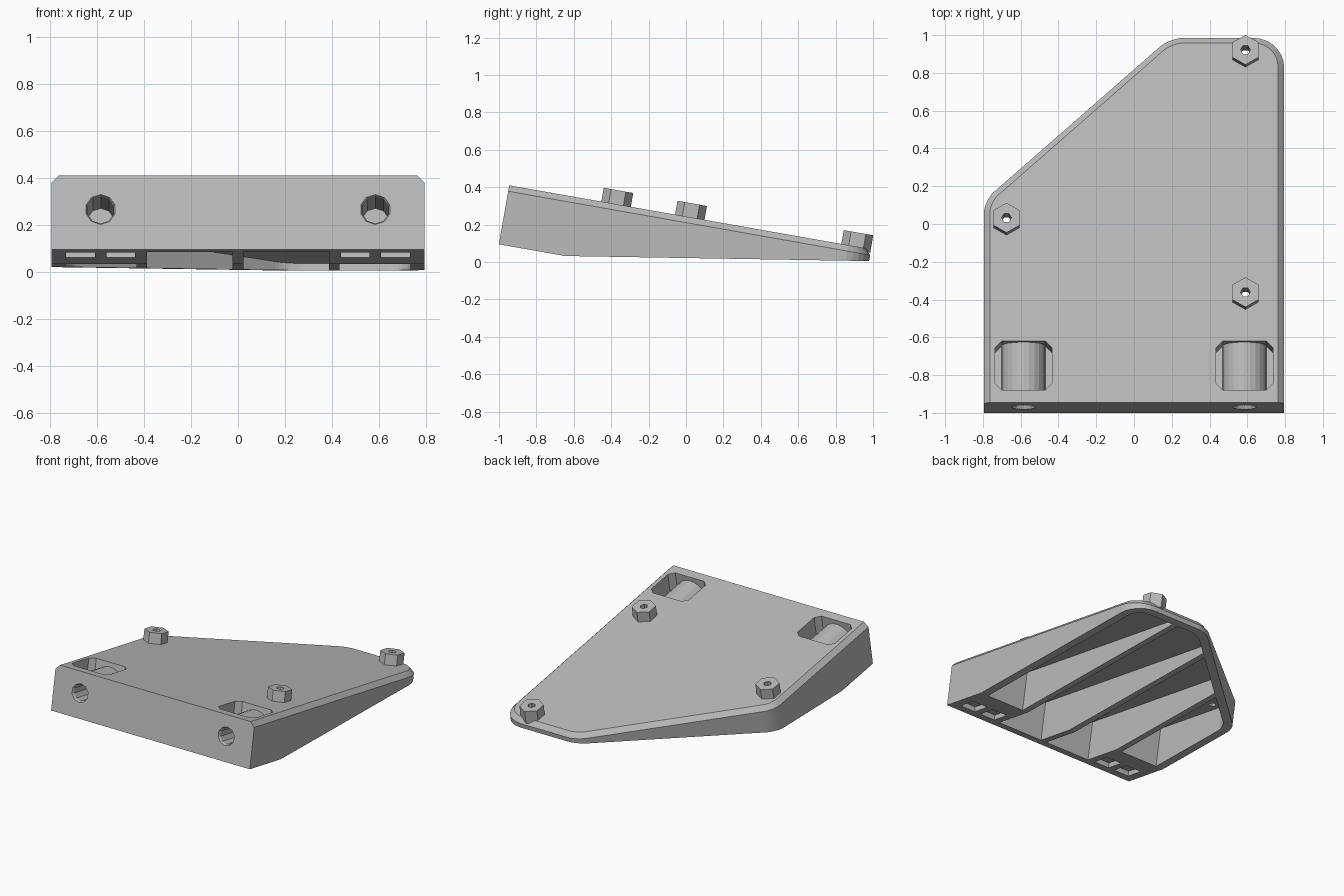
import bpy, bmesh, math
from mathutils import Vector, Matrix, geometry

cube = bpy.data.objects.get("Cube")
if cube:
    bpy.data.objects.remove(cube, do_unlink=True)

grey = bpy.data.materials.new("light_grey_plastic")
grey.use_nodes = True
colour = (0.5, 0.5, 0.5, 1)
grey.diffuse_color = colour
grey.node_tree.nodes["Principled BSDF"].inputs["Base Color"].default_value = colour

# Parts are made in a level frame (front edge at y = 0, top at z = 0), then tilted
TILT = Matrix.Translation((0, -0.945, 0.41)) @ Matrix.Rotation(math.radians(-10), 4, 'X')
WIDTH, LENGTH, DEPTH = 0.795, 1.965, 0.32
BLOCK_END, RIB, HOLE_X, HOLE_Z = 0.36, 0.0225, 0.585, -0.147


def prism(name, points, low, high, axis='z', chamfer=0):
    """Extrude a 2D outline along an axis; chamfer the top rim except at the front."""
    place = {'x': lambda a, b, h: (h, a, b),
             'y': lambda a, b, h: (a, h, b),
             'z': lambda a, b, h: (a, b, h)}[axis]
    bm = bmesh.new()
    base = [bm.verts.new(place(a, b, low)) for a, b in points]
    face = bm.faces.new(base)
    grown = bmesh.ops.extrude_face_region(bm, geom=[face])["geom"]
    top = [v for v in grown if isinstance(v, bmesh.types.BMVert)]
    bmesh.ops.translate(bm, verts=top, vec=place(0, 0, high - low))
    bmesh.ops.recalc_face_normals(bm, faces=bm.faces)
    if chamfer:
        rim = [e for e in bm.edges if all(v in top for v in e.verts)
               and max(v.co.y for v in e.verts) > 0.01]
        bmesh.ops.bevel(bm, geom=rim, offset=chamfer, segments=1, affect='EDGES')
    mesh = bpy.data.meshes.new(name)
    bm.to_mesh(mesh)
    bm.free()
    obj = bpy.data.objects.new(name, mesh)
    bpy.context.collection.objects.link(obj)
    mesh.materials.append(grey)
    return obj


def box(name, x, y, z):
    return prism(name, [(x[0], y[0]), (x[1], y[0]), (x[1], y[1]), (x[0], y[1])], *z)


def circle(x, y, radius, sides, turn=0.0):
    return [(x + radius * math.cos(turn + math.tau * i / sides),
             y + radius * math.sin(turn + math.tau * i / sides)) for i in range(sides)]


def combine(target, tool, operation='DIFFERENCE', keep=False):
    mod = target.modifiers.new("cut", 'BOOLEAN')
    mod.operation, mod.solver, mod.object = operation, 'EXACT', tool
    bpy.context.view_layer.objects.active = target
    bpy.ops.object.modifier_apply(modifier=mod.name)
    if not keep:
        bpy.data.objects.remove(tool, do_unlink=True)


def outline(d):
    """Plate outline moved inward by d, with three rounded corners."""
    w, back = WIDTH - d, LENGTH - d
    corners = [((-w, d), 0), ((w, d), 0), ((w, back), 0.16 - d),
               ((0.19 + 0.38 * d, back), 0.07), ((-w, 1.09 - 0.45 * d), 0.07)]
    spots = [Vector(c) for c, _ in corners]
    points = []
    for i, (_, reach) in enumerate(corners):
        c = spots[i]
        if not reach:
            points.append(c)
            continue
        a = c + (spots[i - 1] - c).normalized() * reach
        b = c + (spots[(i + 1) % len(spots)] - c).normalized() * reach
        points += geometry.interpolate_bezier(a, a.lerp(c, 0.55), b.lerp(c, 0.55), b, 8)
    return [(p[0], p[1]) for p in points]


# Outer body with a chamfered top rim and a tapered underside
body = prism("wedge_body", outline(0), -DEPTH, 0, chamfer=0.032)
under = [(BLOCK_END, -DEPTH), (2.1, -0.043), (2.1, -1), (BLOCK_END, -1)]
combine(body, prism("under_cutter", under, -1, 1, 'x'))

# Hollow underside, leaving ribs and two mounting blocks
cavity = prism("cavity_cutter", outline(0.06), -0.6, -0.045)
for x in (-0.41, 0, 0.41):
    combine(cavity, box("rib_space", (x - RIB, x + RIB), (-0.1, 2.2), (-0.7, 0.1)))
for s in (-1, 1):
    span = sorted((s * 0.41, s * 0.9))
    combine(cavity, box("block_space", span, (-0.1, BLOCK_END), (-0.7, 0.1)))
combine(body, cavity)

for s in (-1, 1):
    cx = s * HOLE_X
    # Pocket with clipped corners and a rounded barrel lying in it
    w, f, b, c = 0.15, 0.068, 0.33, 0.035
    clipped = [(cx - w + c, f), (cx + w - c, f), (cx + w, f + c), (cx + w, b - c),
               (cx + w - c, b), (cx - w + c, b), (cx - w, b - c), (cx - w, f + c)]
    pocket = prism("pocket_cutter", clipped, HOLE_Z, 0.1)
    combine(pocket, prism("barrel_space", circle(cx, HOLE_Z, 0.117, 24), 0, 0.5, 'y'))
    combine(body, pocket)
    # Screw bore with a wider mouth
    combine(body, prism("bore_cutter", circle(cx, HOLE_Z, 0.058, 10, 0.3), -0.1, 0.3, 'y'))
    mouth = prism("mouth_cutter", circle(cx, HOLE_Z, 0.074, 10, 0.3), -0.02, 0.02, 'y')
    for v in mouth.data.vertices:
        if v.co.y > 0:
            v.co.x = cx + (v.co.x - cx) * 0.75
            v.co.z = HOLE_Z + (v.co.z - HOLE_Z) * 0.75
    combine(body, mouth)
    # Paired slots under the block
    for t in (-1, 1):
        span = sorted((cx + t * 0.025, cx + t * 0.147))
        combine(body, box("slot_cutter", span, (0.068, 0.2), (-0.5, -DEPTH + 0.035)))

# Hexagonal standoffs, each with a through hole
parts = [body]
for name, x, y in (("right_standoff", -0.675, 0.98), ("left_standoff", 0.59, 0.58),
                   ("back_standoff", 0.59, 1.883)):
    post = prism(name, circle(x, y, 0.08, 6, math.pi / 6), -0.02, 0.075)
    hole = prism("hole_cutter", circle(x, y, 0.026, 6), -0.5, 0.3)
    combine(post, hole, keep=True)
    combine(body, hole)
    parts.append(post)

for part in parts:
    part.data.transform(TILT)
    part.data.update()
